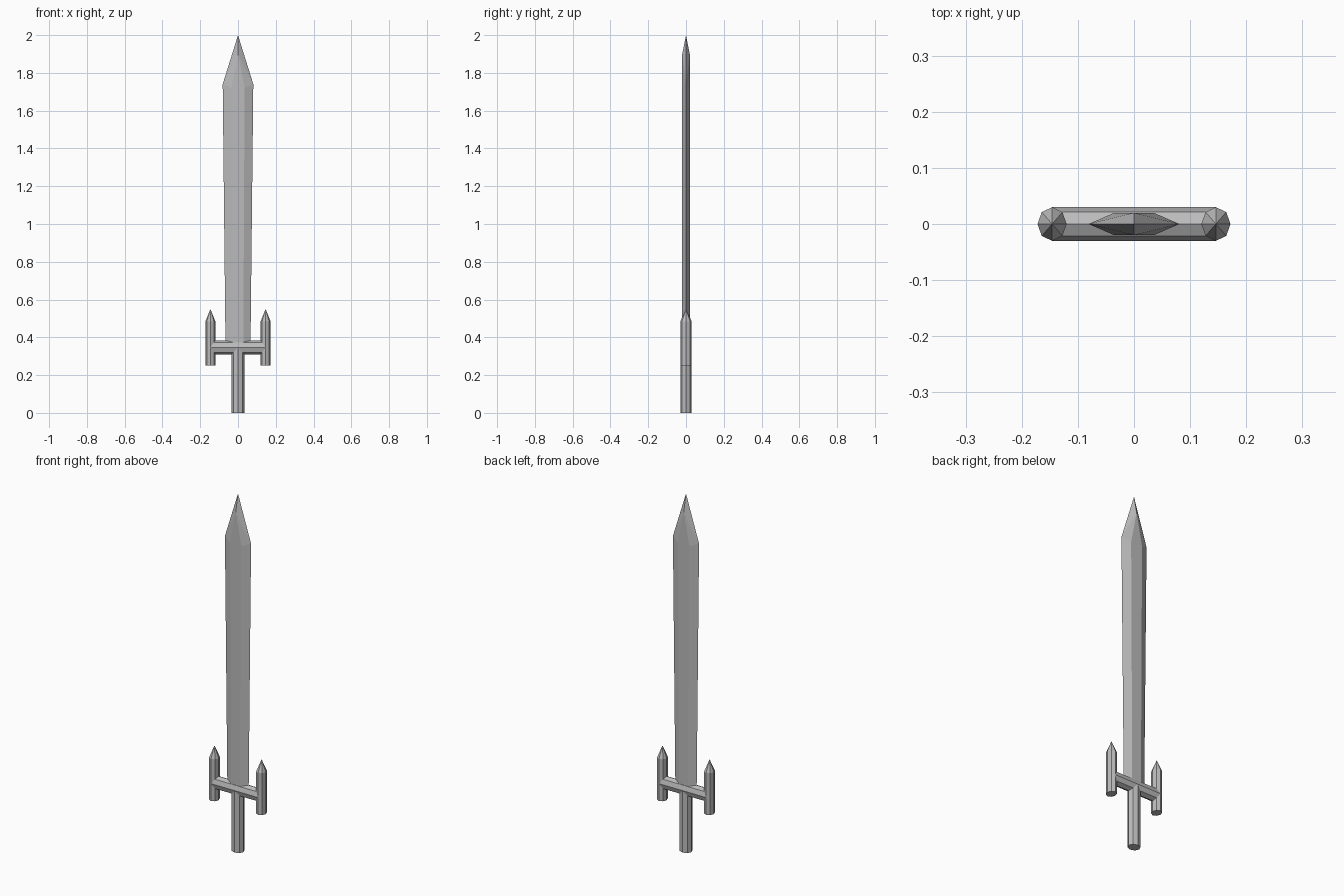
import bpy, bmesh, math

if "Cube" in bpy.data.objects:
    bpy.data.objects.remove(bpy.data.objects["Cube"])

steel = bpy.data.materials.new("grey steel")
steel.diffuse_color = (0.5, 0.5, 0.5, 1)
steel.use_nodes = True
steel.node_tree.nodes["Principled BSDF"].inputs["Base Color"].default_value = steel.diffuse_color


def make(name, verts, faces):
    mesh = bpy.data.meshes.new(name)
    mesh.from_pydata(verts, [], faces)
    bm = bmesh.new()
    bm.from_mesh(mesh)
    bmesh.ops.recalc_face_normals(bm, faces=bm.faces)
    bm.to_mesh(mesh)
    bm.free()
    mesh.materials.append(steel)
    obj = bpy.data.objects.new(name, mesh)
    bpy.context.collection.objects.link(obj)
    return obj


def octagon(ra, rb):
    return [(ra * math.cos(i * math.pi / 4), rb * math.sin(i * math.pi / 4)) for i in range(8)]


def bands(n):
    return [(i, (i + 1) % n, n + (i + 1) % n, n + i) for i in range(n)]


def post(name, x, rx, ry, z0, z1, tip=None):
    """Upright eight-sided rod, with an optional pointed top."""
    ring = octagon(rx, ry)
    verts = [(x + a, b, z) for z in (z0, z1) for a, b in ring]
    faces = bands(8) + [tuple(range(8))]
    if tip is None:
        faces.append(tuple(range(8, 16)))
    else:
        verts.append((x, 0, tip))
        faces += [(8 + i, 8 + (i + 1) % 8, 16) for i in range(8)]
    return make(name, verts, faces)


# Grip and the two pointed side prongs
post("grip", 0, 0.034, 0.03, 0, 0.34)
for side, label in ((-1, "left"), (1, "right")):
    post(label + "_prong", side * 0.146, 0.026, 0.03, 0.25, 0.485, 0.55)

# Crossguard: eight-sided bar lying along x
guard = [(x, a, 0.347 + b) for x in (-0.146, 0.146) for a, b in octagon(0.03, 0.037)]
make("crossguard", guard, bands(8) + [tuple(range(8)), tuple(range(8, 16))])


# Blade: six-sided section widening upward, with a faceted point
def section(w, flat, t, z_edge, z_flat):
    return [(w, 0, z_edge), (flat, t, z_flat), (-flat, t, z_flat),
            (-w, 0, z_edge), (-flat, -t, z_flat), (flat, -t, z_flat)]


blade = section(0.066, 0.028, 0.02, 0.34, 0.34) + section(0.081, 0.035, 0.02, 1.74, 1.72)
blade += [(0, 0.02, 1.9), (0, -0.02, 1.9), (0, 0, 2)]
faces = bands(6) + [tuple(range(6))]
for edge_r, flat_r, flat_l, edge_l, ridge in ((6, 7, 8, 9, 12), (6, 11, 10, 9, 13)):
    faces += [(flat_r, flat_l, ridge), (edge_r, flat_r, ridge), (edge_r, ridge, 14),
              (flat_l, edge_l, ridge), (ridge, edge_l, 14)]
make("blade", blade, faces)
